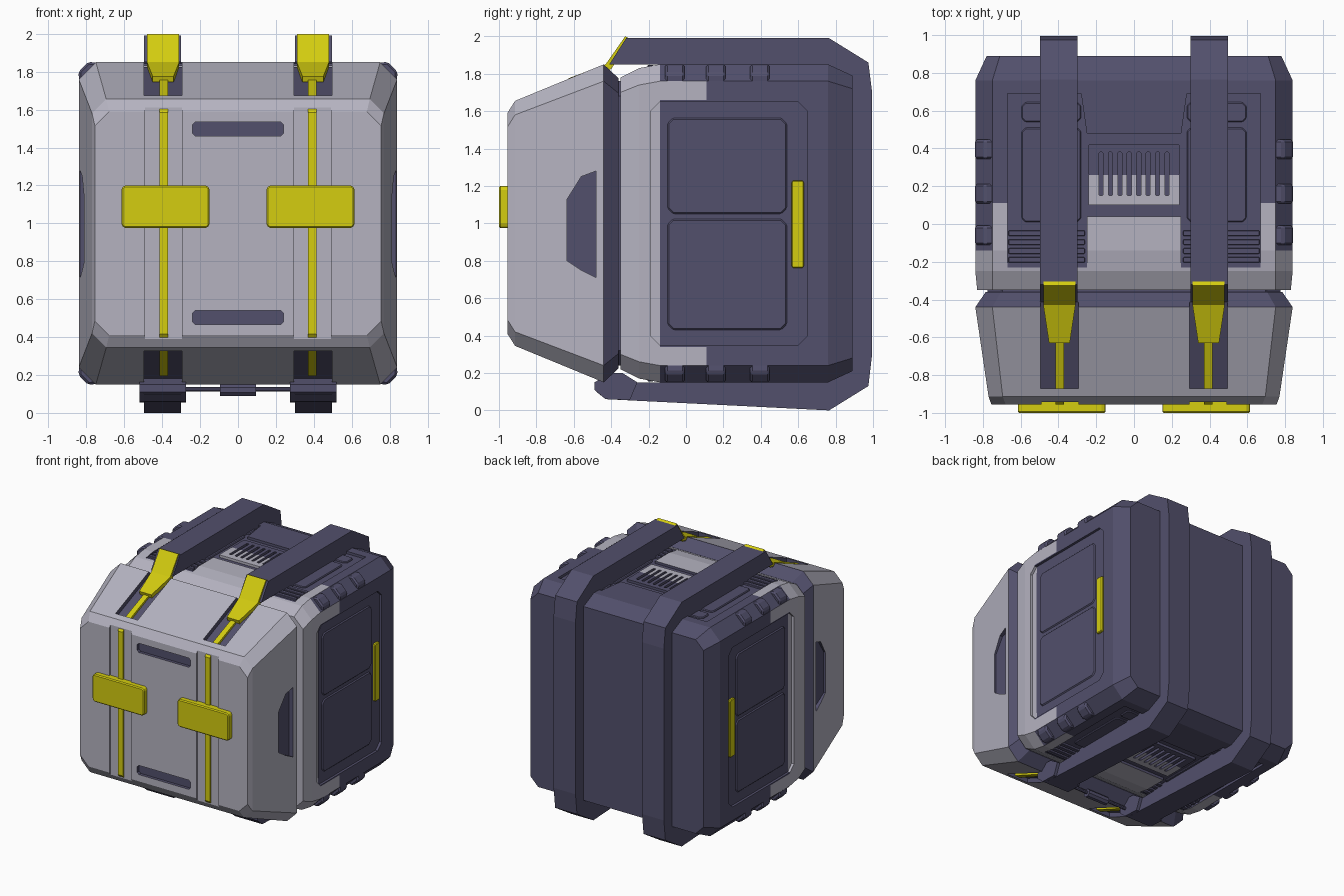
import bpy, bmesh
from mathutils import Vector

if "Cube" in bpy.data.objects:
    bpy.data.objects.remove(bpy.data.objects["Cube"], do_unlink=True)


def material(name, rgb):
    m = bpy.data.materials.new(name)
    m.use_nodes = True
    m.diffuse_color = (*rgb, 1)
    m.node_tree.nodes["Principled BSDF"].inputs["Base Color"].default_value = (*rgb, 1)
    return m


GREY = material("light grey", (0.46, 0.45, 0.53))
DARK = material("slate blue", (0.085, 0.08, 0.15))
YELLOW = material("yellow", (0.66, 0.61, 0.005))


def loft(name, rings, mat, mx=False, mz=False):
    """Skin closed rings, with optional mirrored copies about x = 0 and z = 1."""
    bm = bmesh.new()
    for sx in (1, -1) if mx else (1,):
        for sz in (1, -1) if mz else (1,):
            loops = [[bm.verts.new((x * sx, y, 1 + (z - 1) * sz)) for x, y, z in r] for r in rings]
            for a, b in zip(loops, loops[1:]):
                for i in range(len(a)):
                    j = (i + 1) % len(a)
                    bm.faces.new((a[i], a[j], b[j], b[i]))
            bm.faces.new(loops[0])
            bm.faces.new(loops[-1])
    bmesh.ops.recalc_face_normals(bm, faces=bm.faces)
    mesh = bpy.data.meshes.new(name)
    bm.to_mesh(mesh)
    bm.free()
    mesh.materials.append(mat)
    ob = bpy.data.objects.new(name, mesh)
    bpy.context.collection.objects.link(ob)
    return ob


def prism(name, pts, axis, lo, hi, mat, mx=False, mz=False):
    """Extrude a flat outline along an axis."""
    place = {"x": lambda p, a: (a, p[0], p[1]),
             "y": lambda p, a: (p[0], a, p[1]),
             "z": lambda p, a: (p[0], p[1], a)}[axis]
    return loft(name, [[place(p, a) for p in pts] for a in (lo, hi)], mat, mx, mz)


def octagon(x0, x1, y0, y1, c):
    """Rectangle outline with cut corners."""
    return [(x0 + c, y0), (x1 - c, y0), (x1, y0 + c), (x1, y1 - c),
            (x1 - c, y1), (x0 + c, y1), (x0, y1 - c), (x0, y0 + c)]


def shell(name, sections, mat):
    """Loft cut-corner sections given as (y, half width, half height, corner)."""
    return loft(name, [[(x, y, 1 + z) for x, z in octagon(-w, w, -h, h, c)]
                       for y, w, h, c in sections], mat)


def bevel(ob, width):
    m = ob.modifiers.new("edge", "BEVEL")
    m.width = width
    m.segments = 1
    return ob


def cut(ob, cutter):
    """Carve a recess; the recess keeps the cutter's colour."""
    m = ob.modifiers.new("cut", "BOOLEAN")
    m.operation = "DIFFERENCE"
    m.solver = "EXACT"
    m.material_mode = "TRANSFER"
    m.object = cutter
    bpy.context.view_layer.objects.active = ob
    bpy.ops.object.modifier_apply(modifier=m.name)
    bpy.data.objects.remove(cutter, do_unlink=True)


# Main body with recessed top, bottom and side panels
body = shell("body", [(-0.35, 0.83, 0.78, 0.08), (-0.25, 0.84, 0.83, 0.09), (-0.14, 0.84, 0.85, 0.09),
                      (0.76, 0.84, 0.85, 0.09), (0.89, 0.78, 0.79, 0.07)], GREY)
half = [(0.25, 0.04), (0.25, -0.23), (0.67, -0.23), (0.67, 0.69), (0.28, 0.69), (0.25, 0.48)]
panel = half + [(-x, y) for x, y in reversed(half)]
cut(body, prism("panel_cutter", panel, "z", 1.83, 1.95, DARK, mz=True))
cut(body, prism("side_cutter", octagon(-0.19, 0.65, 0.35, 1.65, 0.05), "x", 0.82, 0.95, GREY, mx=True))

# Body colour: light front collar reaching further back at the corners
body.data.materials.append(DARK)
dark_slot = len(body.data.materials) - 1
bm = bmesh.new()
bm.from_mesh(body.data)
for co, no in (((0, -0.14, 0), (0, 1, 0)), ((0, 0.11, 0), (0, 1, 0)),
               ((0, 0, 0.34), (0, 0, 1)), ((0, 0, 1.66), (0, 0, 1))):
    bmesh.ops.bisect_plane(bm, geom=bm.verts[:] + bm.edges[:] + bm.faces[:],
                           dist=1e-5, plane_co=Vector(co), plane_no=Vector(no))
for f in bm.faces:
    c, n = f.calc_center_median(), f.normal
    slanted = abs(n.x) > 0.3 and abs(n.z) > 0.3
    limit = 0.11 if abs(c.z - 1) > 0.66 and not slanted else -0.14
    if c.y > limit:
        f.material_index = dark_slot
bm.to_mesh(body.data)
bm.free()

# Seal between body and lid
shell("seal", [(-0.42, 0.775, 0.76, 0.08), (-0.3, 0.775, 0.76, 0.08)], DARK)

# Front lid with dark rear bevel
lid = shell("lid", [(-0.36, 0.785, 0.775, 0.08), (-0.44, 0.84, 0.85, 0.09),
                    (-0.914, 0.77, 0.655, 0.075), (-0.955, 0.755, 0.59, 0.075)], GREY)
lid.data.materials.append(DARK)
for f in lid.data.polygons:
    if f.center.y > -0.43:
        f.material_index = 1
slope = [(-0.3, 1.95), (-0.3, 1.872), (-0.87, 1.635), (-0.87, 1.95)]
cut(lid, prism("slope_channel", slope, "x", 0.295, 0.495, DARK, mx=True, mz=True))
cut(lid, prism("front_channel", octagon(0.295, 0.49, 0.3, 1.7, 0.01), "y", -1, -0.942, GREY, mx=True))
cut(lid, prism("front_slot", octagon(-0.24, 0.24, 1.46, 1.535, 0.015), "y", -1, -0.93, DARK, mz=True))
grip = [(-0.48, 1.28), (-0.56, 1.25), (-0.635, 1.13), (-0.635, 0.8), (-0.56, 0.75), (-0.48, 0.71)]
cut(lid, prism("grip_cutter", grip, "x", 0.797, 0.95, DARK, mx=True))

# Wrap-around straps, open at the front
strap = [(-0.32, 1.99), (0.765, 1.99), (0.975, 1.86), (0.995, 1.7), (0.995, 0.3), (0.975, 0.13),
         (0.765, 0), (-0.43, 0.06), (-0.48, 0.1), (-0.48, 0.15), (-0.13, 0.15), (-0.1, 0.18),
         (0.7, 0.18), (0.85, 0.25), (0.85, 1.75), (0.7, 1.82), (-0.1, 1.82), (-0.13, 1.85), (-0.41, 1.85)]
prism("straps", strap, "x", 0.3, 0.497, DARK, mx=True)

# Yellow webbing down the lid
web = [(-0.5, 1.805), (-0.915, 1.638), (-0.955, 1.585)]
web += [(y, 2 - z) for y, z in reversed(web)]
prism("lid_webbing", web, "x", 0.37, 0.415, YELLOW, mx=True)

# Yellow buckles: upright tab folding onto the lid slope
tab = []
for y, z, w, dy, dz in ((-0.325, 2.0, 0.085, 0.03, -0.015), (-0.43, 1.85, 0.085, 0.03, -0.025),
                        (-0.63, 1.775, 0.055, 0.01, -0.03)):
    tab.append([(0.395 - w, y, z), (0.395 + w, y, z),
                (0.395 + w, y + dy, z + dz), (0.395 - w, y + dy, z + dz)])
loft("buckles", tab, YELLOW, mx=True)

# Yellow front plates and side handles
bevel(prism("front_plates", octagon(0.15, 0.615, 0.975, 1.2, 0.015), "y", -1, -0.935, YELLOW, mx=True), 0.008)
bevel(prism("side_handles", octagon(0.565, 0.63, 0.76, 1.23, 0.008), "x", 0.81, 0.84, YELLOW, mx=True), 0.006)

# Raised fields on the side panels
for name, z0, z1 in (("lower_side_field", 0.43, 1.025), ("upper_side_field", 1.05, 1.565)):
    bevel(prism(name, octagon(-0.1, 0.54, z0, z1, 0.03), "x", 0.81, 0.83, DARK, mx=True), 0.009)
prism("side_backing", octagon(-0.14, 0.645, 0.355, 1.645, 0.05), "x", 0.81, 0.822, DARK, mx=True)

# Raised fields and ribs in the top and bottom panels
for name, y0, y1 in (("long_field", 0.01, 0.51), ("short_field", 0.54, 0.645)):
    bevel(prism(name, octagon(0.28, 0.595, y0, y1, 0.02), "z", 1.82, 1.84, DARK, mx=True, mz=True), 0.006)
for i in range(4):
    y = -0.205 + i * 0.047
    bevel(prism("rib", octagon(0.26, 0.665, y, y + 0.03, 0.004), "z", 1.81, 1.846, DARK, mx=True, mz=True), 0.006)

# Slotted vents, light in front and dark behind
for name, y0, y1, mat in (("vent_front", 0.1, 0.26, GREY), ("vent_rear", 0.26, 0.42, DARK)):
    vent = prism(name, octagon(-0.24, 0.24, y0, y1, 0.002), "z", 1.81, 1.85, mat, mz=True)
    for i in range(8):
        x = -0.186 + i * 0.05
        cut(vent, prism("slot", octagon(x, x + 0.022, 0.15, 0.38, 0.005), "z", 1.825, 1.9, DARK, mz=True))

# Corner clips
clip = [(0.73, 1.845), (0.79, 1.852), (0.842, 1.8), (0.836, 1.73), (0.8, 1.73), (0.73, 1.8)]
for y in (-0.06, 0.16, 0.395):
    bevel(prism("corner_clips", clip, "y", y - 0.052, y + 0.052, DARK, mx=True, mz=True), 0.012)

# Bottom hinge: knuckles, rod and barrel
knuckle = [(-0.49, 0.15), (-0.49, 0.11), (-0.43, 0.06), (-0.3, 0.055), (-0.26, 0.15), (-0.34, 0.2), (-0.4, 0.2)]
prism("hinge_knuckles", knuckle, "x", 0.275, 0.52, DARK, mx=True)
prism("hinge_rod", octagon(-0.442, -0.418, 0.113, 0.137, 0.007), "x", -0.3, 0.3, DARK)
prism("hinge_barrel", octagon(-0.46, -0.4, 0.09, 0.15, 0.017), "x", -0.095, 0.095, DARK)
